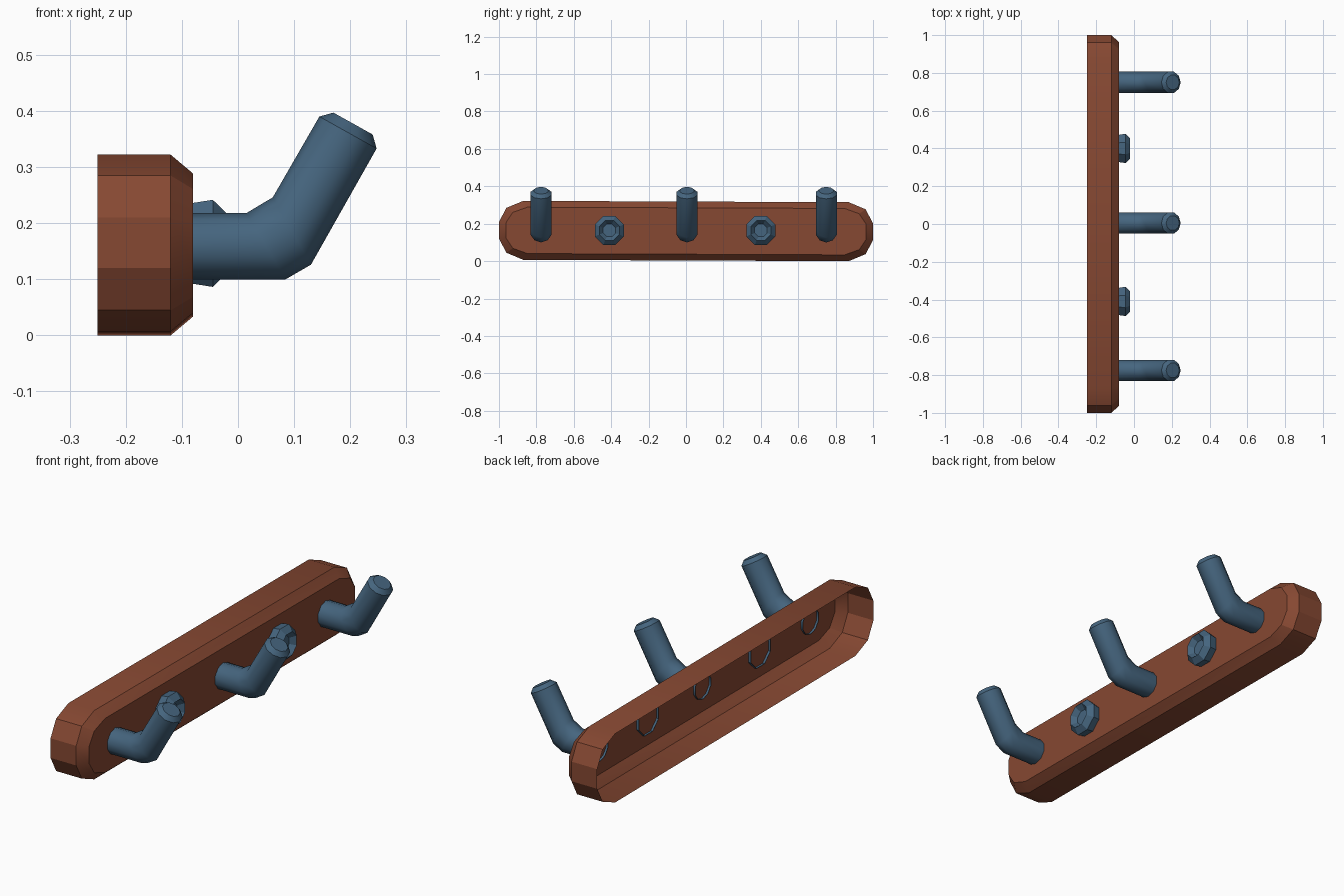
import bpy, bmesh, math

if "Cube" in bpy.data.objects:
    bpy.data.objects.remove(bpy.data.objects["Cube"])


def material(name, rgb):
    m = bpy.data.materials.new(name)
    m.diffuse_color = (*rgb, 1)
    m.use_nodes = True
    m.node_tree.nodes["Principled BSDF"].inputs["Base Color"].default_value = m.diffuse_color
    return m


WOOD = material("wood", (0.24, 0.065, 0.032))
METAL = material("metal", (0.06, 0.13, 0.21))


def loft(name, rings, mat, angle):
    """Bridge equal-length rings from back to front; close the last one only."""
    bm = bmesh.new()
    loops = [[bm.verts.new(p) for p in ring] for ring in rings]
    n = len(loops[0])
    for a, b in zip(loops, loops[1:]):
        for i in range(n):
            j = (i + 1) % n
            bm.faces.new((a[i], a[j], b[j], b[i]))
    bm.faces.new(loops[-1])
    me = bpy.data.meshes.new(name)
    bm.to_mesh(me)
    bm.free()
    me.materials.append(mat)
    ob = bpy.data.objects.new(name, me)
    bpy.context.collection.objects.link(ob)
    bpy.context.view_layer.objects.active = ob
    ob.select_set(True)
    bpy.ops.object.shade_smooth_by_angle(angle=math.radians(angle))
    ob.select_set(False)
    return ob


# Backboard: open-backed shell with faceted round ends and a bevelled front
def outline(x, half_end, z_mid, corner):
    right = [(half_end - dy, z) for dy, z in corner]
    pts = [(y, z_mid - z) for y, z in right[::-1]]
    pts += [(y, z_mid + z) for y, z in right]
    pts += [(-y, z_mid + z) for y, z in right[::-1]]
    pts += [(-y, z_mid - z) for y, z in right]
    # the long edges lean very slightly down towards +y
    return [(x, y, z - 0.004 * y) for y, z in pts]


OUTER = [(0, 0.045), (0.04, 0.12), (0.13, 0.1575)]
INNER = [(0, 0.04), (0.037, 0.096), (0.115, 0.124)]
loft("backboard", [outline(-0.25, 1.0, 0.161, OUTER),
                   outline(-0.12, 1.0, 0.161, OUTER),
                   outline(-0.08, 0.963, 0.161, INNER)], WOOD, 25)


# Pegs: ten-sided bent tubes, each ring set by its top and bottom point in xz
PEG = [((-0.09, 0.218), (-0.09, 0.100), 0.059),
       ((0.015, 0.218), (0.085, 0.100), 0.059),
       ((0.062, 0.246), (0.130, 0.126), 0.059),
       ((0.145, 0.390), (0.247, 0.333), 0.059),
       ((0.170, 0.397), (0.240, 0.358), 0.040)]


def peg_ring(top, bottom, r, y):
    cx, cz = (top[0] + bottom[0]) / 2, (top[1] + bottom[1]) / 2
    hx, hz = top[0] - cx, top[1] - cz
    angles = [math.tau * i / 10 for i in range(10)]
    return [(cx + hx * math.cos(a), y - r * math.sin(a), cz + hz * math.cos(a))
            for a in angles]


for label, y in (("left", -0.775), ("middle", 0.005), ("right", 0.75)):
    loft("peg_" + label, [peg_ring(t, b, r, y) for t, b, r in PEG], METAL, 40)

# Screw heads: eight-sided with a chamfered rim and a sunken centre
SCREW = [(-0.092, 0.076), (-0.08, 0.078), (-0.045, 0.084),
         (-0.02, 0.058), (-0.045, 0.036)]
for label, y in (("left", -0.41), ("right", 0.40)):
    rings = [[(x, y + r * math.cos(math.tau * (i + 0.5) / 8),
               0.164 + r * math.sin(math.tau * (i + 0.5) / 8))
              for i in range(8)] for x, r in SCREW]
    loft("screw_" + label, rings, METAL, 30)
